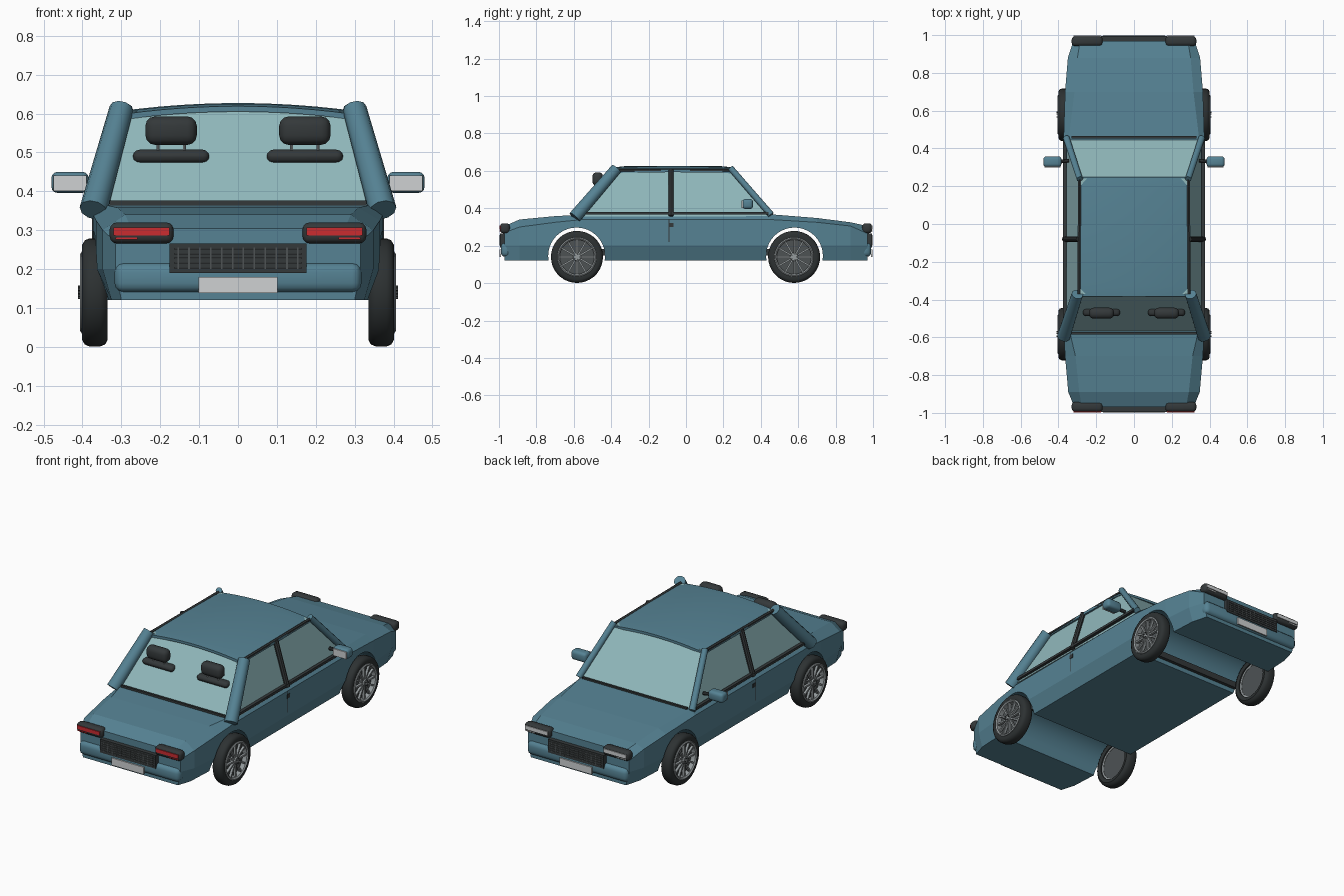
import bpy, bmesh, math
from mathutils import Vector, Matrix

if "Cube" in bpy.data.objects:
    bpy.data.objects.remove(bpy.data.objects["Cube"])


def mat(name, r, g, b):
    m = bpy.data.materials.new(name)
    m.diffuse_color = (r, g, b, 1)
    m.use_nodes = True
    m.node_tree.nodes["Principled BSDF"].inputs["Base Color"].default_value = m.diffuse_color
    return m


PAINT = mat("teal_paint", 0.092, 0.225, 0.295)
GLASS = mat("pale_glass", 0.28, 0.48, 0.50)
DARK = mat("dark_trim", 0.034, 0.04, 0.042)
TYRE = mat("tyre_rubber", 0.026, 0.031, 0.032)
METAL = mat("rim_metal", 0.30, 0.33, 0.34)
MESH = mat("grille_grey", 0.075, 0.085, 0.088)
WHITE = mat("light_grey", 0.62, 0.64, 0.65)
RED = mat("tail_red", 0.60, 0.025, 0.03)


def finish(bm, name, material, smooth=False):
    bmesh.ops.recalc_face_normals(bm, faces=bm.faces)
    me = bpy.data.meshes.new(name)
    bm.to_mesh(me)
    bm.free()
    ob = bpy.data.objects.new(name, me)
    bpy.context.collection.objects.link(ob)
    me.materials.append(material)
    if smooth:
        bpy.ops.object.select_all(action='DESELECT')
        ob.select_set(True)
        bpy.context.view_layer.objects.active = ob
        bpy.ops.object.shade_smooth_by_angle(angle=math.radians(40))
    return ob


def box(name, c, size, material, r=0, seg=3):
    bm = bmesh.new()
    bmesh.ops.create_cube(bm, size=1, matrix=Matrix.Translation(c) @ Matrix.Diagonal((*size, 1)))
    if r:
        bmesh.ops.bevel(bm, geom=bm.edges[:], offset=r, segments=seg, profile=0.5, affect='EDGES')
    return finish(bm, name, material, bool(r))


def rod(name, a, b, r1, material, r2=None, n=10):
    a, b = Vector(a), Vector(b)
    d = b - a
    bm = bmesh.new()
    m = Matrix.Translation((a + b) / 2) @ d.to_track_quat('Z', 'Y').to_matrix().to_4x4()
    bmesh.ops.create_cone(bm, cap_ends=True, segments=n, radius1=r1, radius2=r2 or r1,
                          depth=d.length, matrix=m)
    return finish(bm, name, material, True)


def loft(name, rings, material):
    bm = bmesh.new()
    vs = [[bm.verts.new(p) for p in ring] for ring in rings]
    n = len(rings[0])
    for a, b in zip(vs, vs[1:]):
        for i in range(n):
            bm.faces.new((a[i], a[(i + 1) % n], b[(i + 1) % n], b[i]))
    bm.faces.new(vs[0])
    bm.faces.new(vs[-1])
    return finish(bm, name, material)


def lathe(name, profile, centre, side, material, n=36):
    """Closed ring of (radius, outward x) points turned about the x axis."""
    bm = bmesh.new()
    rings = []
    for k in range(n):
        a = 2 * math.pi * k / n
        rings.append([bm.verts.new((side * x, centre[0] + r * math.cos(a), centre[1] + r * math.sin(a)))
                      for r, x in profile])
    m = len(profile)
    for k in range(n):
        p, q = rings[k], rings[(k + 1) % n]
        for i in range(m):
            bm.faces.new((p[i], p[(i + 1) % m], q[(i + 1) % m], q[i]))
    return finish(bm, name, material, True)


# Lower body: y, sill half width, side half width, shoulder z, deck half width, deck z
stations = [(-0.97, .300, .315, .270, .275, .305), (-0.89, .325, .348, .300, .290, .340),
            (-0.70, .335, .365, .325, .310, .358), (-0.55, .340, .373, .340, .345, .366),
            (0.45, .340, .373, .340, .345, .368), (0.70, .335, .365, .325, .315, .348),
            (0.88, .325, .350, .305, .300, .325), (0.97, .300, .320, .265, .285, .305)]
rings = []
for y, b, s, zs, t, zt in stations:
    half = [(b, .12), (s, .20), (s, zs), (t, zt)]
    rings.append([(x, y, z) for x, z in half] + [(-x, y, z) for x, z in reversed(half)])
body = loft("body_shell", rings, PAINT)

# Wheel arches cut straight through the body
for y in (-0.585, 0.58):
    cutter = rod("arch_cutter", (-0.6, y, .145), (0.6, y, .145), 0.152, PAINT, n=40)
    cutter.hide_render = True
    mod = body.modifiers.new("arch", 'BOOLEAN')
    mod.object, mod.operation, mod.solver = cutter, 'DIFFERENCE', 'EXACT'
    bpy.context.view_layer.objects.active = body
    bpy.ops.object.modifier_apply(modifier=mod.name)
    bpy.data.objects.remove(cutter)
for y in (-0.437, 0.432):
    box("floor_crossmember", (0, y, .165), (0.70, 0.03, 0.035), DARK)

# Glasshouse
loft("cabin_glass", [[(-.365, -.575, .355), (.365, -.575, .355), (.355, .455, .355), (-.355, .455, .355)],
                     [(-.285, -.37, .605), (.285, -.37, .605), (.28, .24, .605), (-.28, .24, .605)]], GLASS)


# Gently crowned roof panel
def roof_ring(y, w, drop):
    xs = [w * (i / 6 - 1) for i in range(13)]
    top = [(x, y, .627 - drop - .020 * (x / w) ** 2) for x in xs]
    return top + [(x, y, z - .014) for x, y, z in reversed(top)]


roof = loft("roof", [roof_ring(-.385, .290, .008), roof_ring(-.33, .296, .002), roof_ring(-.07, .299, 0),
                     roof_ring(.19, .294, .002), roof_ring(.25, .288, .008)], PAINT)
bpy.context.view_layer.objects.active = roof
roof.select_set(True)
bpy.ops.object.shade_smooth_by_angle(angle=math.radians(40))

# Pillars, seals and mirrors on both sides
for s in (-1, 1):
    rod("rear_pillar", (s * .372, -.595, .352), (s * .300, -.372, .612), .036, PAINT, .031, 10)
    rod("front_pillar", (s * .358, .455, .365), (s * .287, .238, .615), .018, PAINT, .017, 10)
    rod("middle_pillar", (s * .368, -.08, .36), (s * .293, -.08, .608), .014, DARK, n=8)
    box("belt_seal", (s * .366, -.06, .374), (.018, 1.0, .014), DARK)
    rod("roof_seal", (s * .292, -.37, .604), (s * .288, .24, .604), .009, DARK, n=6)
    box("door_gap", (s * .373, -.09, .28), (.004, .005, .12), DARK)
    box("door_catch", (s * .373, -.08, .31), (.006, .025, .022), DARK)
    rod("mirror_stalk", (s * .345, .335, .415), (s * .40, .33, .42), .010, DARK, n=8)
    box("mirror_housing", (s * .432, .33, .423), (.096, .056, .054), PAINT, .016)
    box("mirror_glass", (s * .432, .301, .421), (.084, .006, .040), WHITE)
for y in (-.579, .459):
    box("window_base_seal", (0, y, .370), (.66, .012, .012), DARK)

# Headrests and parcel cushions
for s in (-1, 1):
    box("headrest", (s * .172, -.472, .556), (.132, .058, .073), DARK, .024)
    box("seat_top", (s * .172, -.460, .490), (.196, .054, .034), DARK, .0165)
    for dx in (-.034, .034):
        rod("headrest_post", (s * .172 + dx, -.47, .49), (s * .172 + dx, -.47, .54), .004, METAL, n=8)

# Matching ends: bumper, grille, plate and lamps
for e, label, lens in ((-1, "rear", RED), (1, "front", WHITE)):
    box(label + "_bumper", (0, e * .962, .178), (.635, .056, .076), PAINT, .024)
    box(label + "_grille", (0, e * .976, .228), (.352, .036, .076), DARK)
    for i in range(5):
        box(label + "_grille_bar", (0, e * .995, .204 + i * .012), (.33, .006, .004), MESH)
    for i in range(12):
        box(label + "_grille_slat", (-.154 + i * .028, e * .994, .228), (.004, .005, .056), MESH)
    box(label + "_plate", (0, e * .993, .159), (.204, .008, .041), WHITE)
    for s in (-1, 1):
        box(label + "_lamp_housing", (s * .248, e * .968, .293), (.164, .052, .054), DARK, .018)
        box(label + "_lamp_lens", (s * .248, e * .993, .297), (.144, .008, .020), lens)
        box(label + "_lamp_strip", (s * .287, e * .993, .279), (.056, .008, .005), lens)

# Wheels
for y in (-.583, .578):
    for s in (-1, 1):
        c = (y, .14)
        lathe("tyre", [(.100, .340), (.122, .335), (.134, .342), (.139, .355), (.139, .382),
                       (.134, .394), (.122, .401), (.100, .398)], c, s, TYRE)
        lathe("rim_ring", [(.092, .350), (.105, .345), (.105, .402), (.099, .406), (.092, .400)], c, s, METAL)
        rod("rim_back", (s * .352, y, .14), (s * .374, y, .14), .094, MESH, n=32)
        rod("hub", (s * .37, y, .14), (s * .404, y, .14), .024, METAL, .020, 16)
        bm = bmesh.new()
        for k in range(12):
            turn = Matrix.Translation((s * .390, y, .14)) @ Matrix.Rotation(k * math.pi / 6, 4, 'X')
            bmesh.ops.create_cube(bm, size=1, matrix=turn @ Matrix.Translation((0, 0, .057))
                                  @ Matrix.Diagonal((.014, .009, .078, 1)))
        finish(bm, "spokes", METAL)
        for k in range(5):
            a = k * math.tau / 5
            p = (y + .014 * math.cos(a), .14 + .014 * math.sin(a))
            rod("wheel_nut", (s * .40, *p), (s * .411, *p), .004, MESH, n=6)
